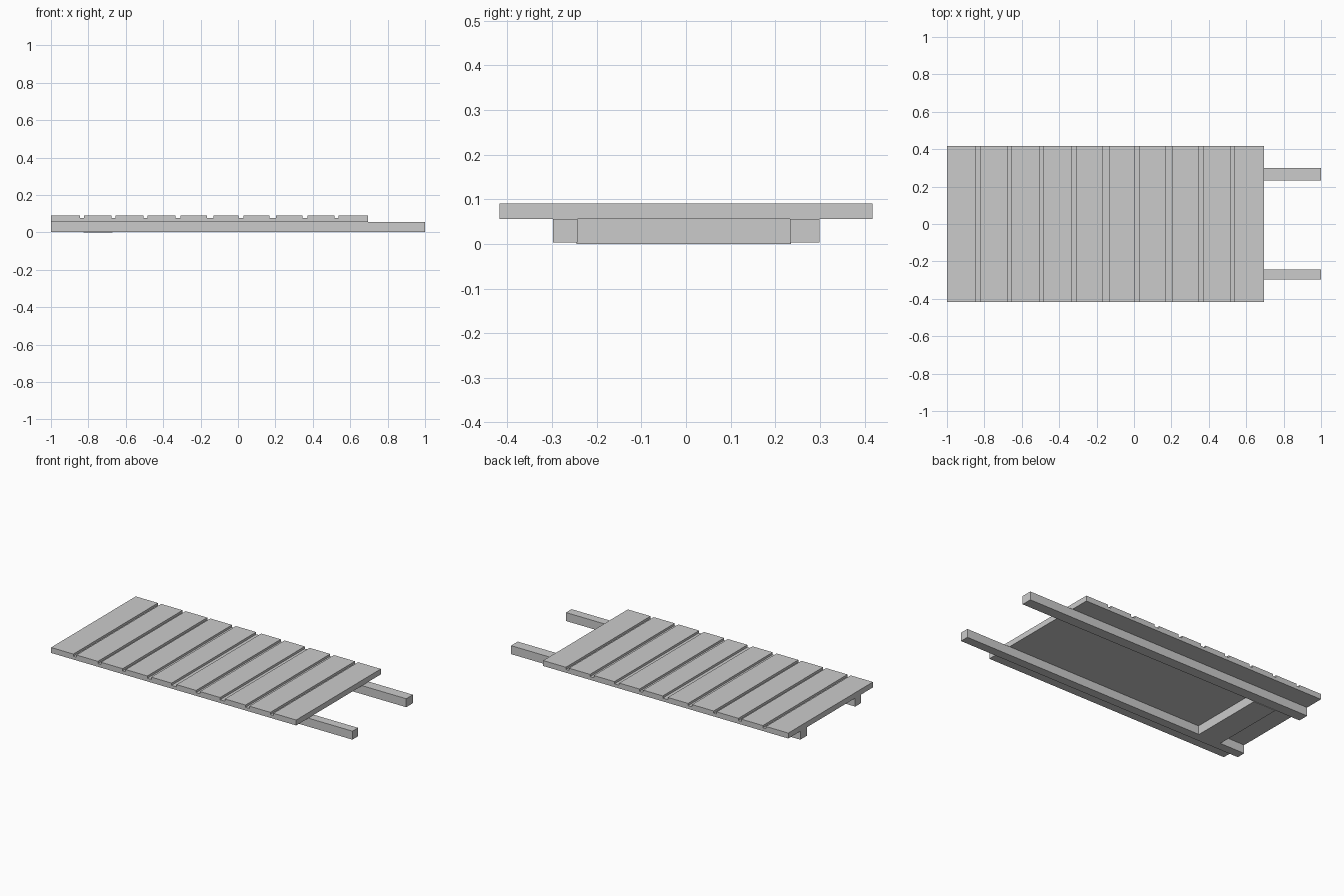
import bpy
import bmesh

if "Cube" in bpy.data.objects:
    bpy.data.objects.remove(bpy.data.objects["Cube"])


def make_object(name, bm):
    bmesh.ops.recalc_face_normals(bm, faces=bm.faces)
    mesh = bpy.data.meshes.new(name)
    bm.to_mesh(mesh)
    bm.free()
    obj = bpy.data.objects.new(name, mesh)
    bpy.context.collection.objects.link(obj)
    return obj


def extrude_profile(name, profile, y0, y1):
    """Extrude an (x, z) outline along y."""
    bm = bmesh.new()
    face = bm.faces.new([bm.verts.new((x, y0, z)) for x, z in profile])
    ext = bmesh.ops.extrude_face_region(bm, geom=[face])
    # keep the starting cap
    verts = [v for v in ext["geom"] if isinstance(v, bmesh.types.BMVert)]
    bmesh.ops.translate(bm, verts=verts, vec=(0, y1 - y0, 0))
    return make_object(name, bm)


def box(name, x, y, z):
    outline = [(x[0], z[0]), (x[1], z[0]), (x[1], z[1]), (x[0], z[1])]
    return extrude_profile(name, outline, y[0], y[1])


# Deck: one slab with nine plank grooves cut into the top
LEFT, RIGHT, BOTTOM, TOP, GROOVE = -1.0, 0.695, 0.056, 0.09, 0.076
grooves = [(-0.846, -0.824), (-0.676, -0.655), (-0.505, -0.484),
           (-0.334, -0.307), (-0.167, -0.132), (0.003, 0.029),
           (0.169, 0.202), (0.345, 0.371), (0.516, 0.538)]
outline = [(RIGHT, BOTTOM), (LEFT, BOTTOM), (LEFT, TOP)]
for a, b in grooves:
    outline += [(a, TOP), (a, GROOVE), (b, GROOVE), (b, TOP)]
outline.append((RIGHT, TOP))
extrude_profile("plank_deck", outline, -0.418, 0.418)

# Two long rails that stick out as handles
box("front_rail", (-1, 1), (-0.298, -0.243), (0.003, 0.056))
box("back_rail", (-1, 1), (0.233, 0.299), (0.003, 0.056))

# Crossbar between the rails near the closed end
box("crossbar", (-0.825, -0.67), (-0.245, 0.235), (0.0, 0.056))
